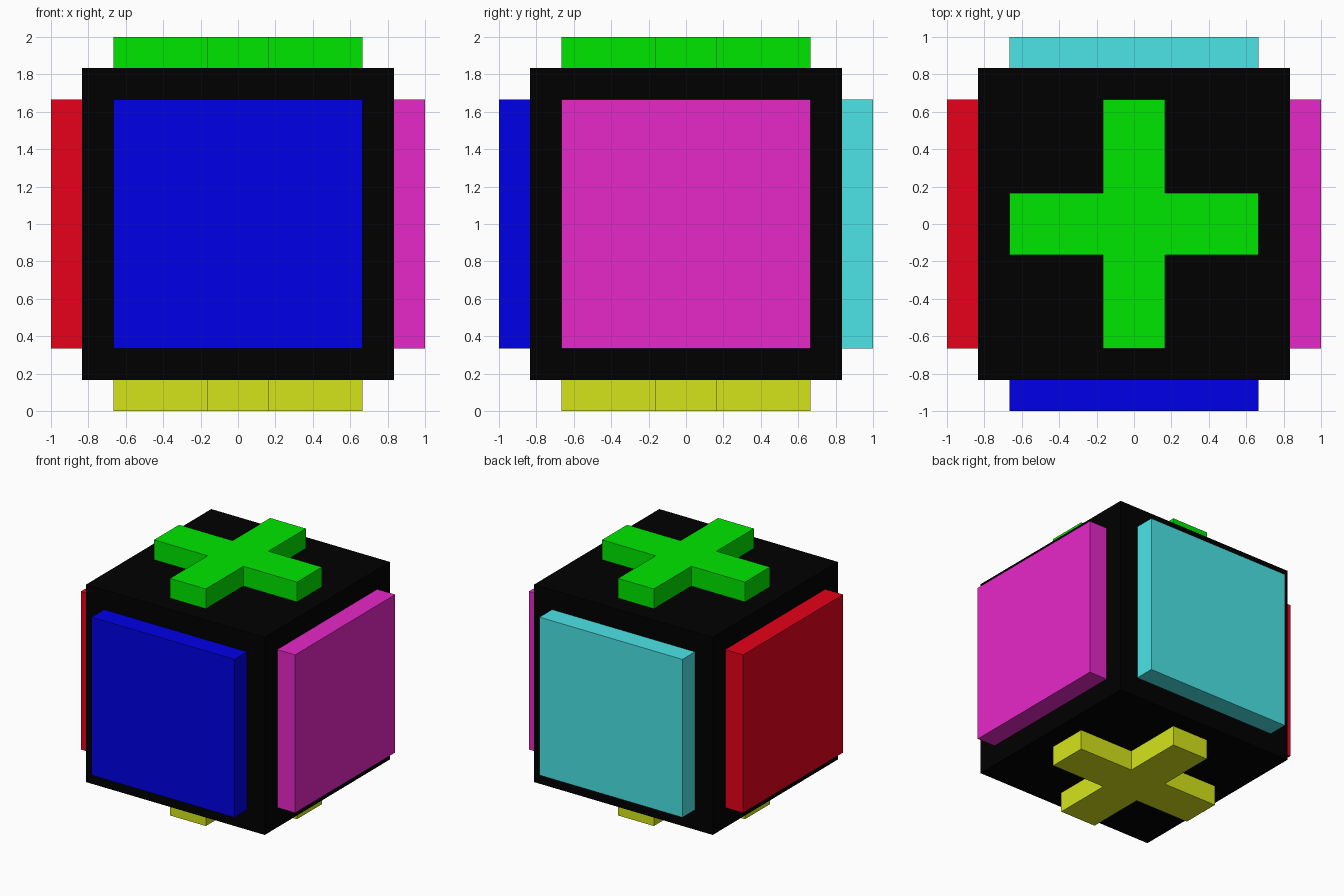
import bpy, bmesh
from mathutils import Matrix, Vector

if "Cube" in bpy.data.objects:
    bpy.data.objects.remove(bpy.data.objects["Cube"])

U = 1 / 6            # grid step of the model
CORE = 5 * U         # half size of the core cube
ARM = 4 * U          # half size of plates and cross arms
CENTRE = Vector((0, 0, 1))


def material(name, rgb):
    mat = bpy.data.materials.new(name)
    mat.diffuse_color = (*rgb, 1)
    mat.use_nodes = True
    mat.node_tree.nodes["Principled BSDF"].inputs["Base Color"].default_value = mat.diffuse_color
    return mat


def finish(name, bm, mat):
    bmesh.ops.recalc_face_normals(bm, faces=bm.faces)
    mesh = bpy.data.meshes.new(name)
    bm.to_mesh(mesh)
    bm.free()
    mesh.materials.append(mat)
    obj = bpy.data.objects.new(name, mesh)
    bpy.context.collection.objects.link(obj)


def raised_panel(name, outline, direction, mat):
    """Extrude an outline by one step out of the core face in a direction."""
    bm = bmesh.new()
    base = bm.faces.new([bm.verts.new((x, y, CORE)) for x, y in outline])
    top = bmesh.ops.extrude_face_region(bm, geom=[base], use_keep_orig=True)
    moved = [v for v in top["geom"] if isinstance(v, bmesh.types.BMVert)]
    bmesh.ops.translate(bm, verts=moved, vec=(0, 0, U))
    turn = Vector((0, 0, 1)).rotation_difference(Vector(direction)).to_matrix().to_4x4()
    bm.transform(Matrix.Translation(CENTRE) @ turn)
    finish(name, bm, mat)


# Core cube
bm = bmesh.new()
bmesh.ops.create_cube(bm, size=2 * CORE, matrix=Matrix.Translation(CENTRE))
finish("core_cube", bm, material("black", (0, 0, 0)))

# Outlines: square plate, and a cross made by turning one arm's corners
square = [(-ARM, -ARM), (ARM, -ARM), (ARM, ARM), (-ARM, ARM)]
cross = []
x_dir, y_dir = Vector((1, 0)), Vector((0, 1))
for _ in range(4):
    for a, b in ((ARM, -U), (ARM, U), (U, U)):
        cross.append(tuple(x_dir * a + y_dir * b))
    x_dir, y_dir = y_dir, -x_dir

# Side plates and the top and bottom crosses
for name, outline, direction, colour, rgb in (
    ("front_plate", square, (0, -1, 0), "blue", (0, 0, 0.8)),
    ("back_plate", square, (0, 1, 0), "cyan", (0.072, 0.775, 0.8)),
    ("right_plate", square, (1, 0, 0), "magenta", (0.8, 0.021, 0.58)),
    ("left_plate", square, (-1, 0, 0), "red", (0.8, 0, 0.01)),
    ("top_cross", cross, (0, 0, 1), "green", (0, 0.8, 0)),
    ("bottom_cross", cross, (0, 0, -1), "yellow", (0.665, 0.775, 0.01)),
):
    raised_panel(name, outline, direction, material(colour, rgb))
